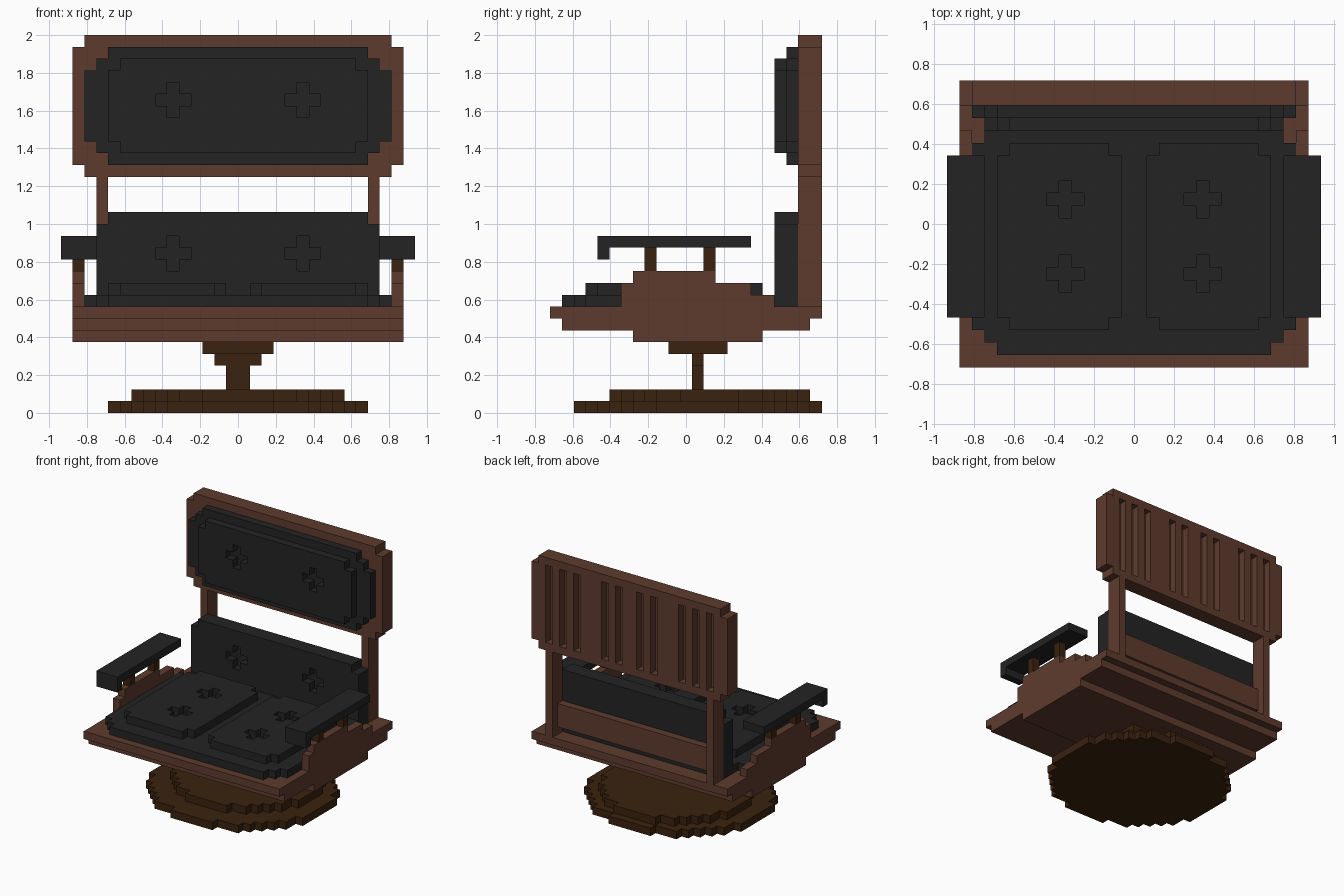
import bpy, bmesh, math
from mathutils import Vector

U = 1 / 16          # size of one building block
MID_Y = 11.5        # block coordinate of the centre in depth

if "Cube" in bpy.data.objects:
    bpy.data.objects.remove(bpy.data.objects["Cube"], do_unlink=True)


def material(name, rgb):
    m = bpy.data.materials.new(name)
    m.use_nodes = True
    m.diffuse_color = (*rgb, 1)
    bsdf = m.node_tree.nodes["Principled BSDF"]
    bsdf.inputs["Base Color"].default_value = (*rgb, 1)
    bsdf.inputs["Roughness"].default_value = 0.9
    return m


WOOD = material("reddish_wood", (0.112, 0.044, 0.027))
DARK = material("dark_wood", (0.042, 0.016, 0.0045))
BLACK = material("black_leather", (0.017, 0.017, 0.017))


def box(x0, x1, y0, y1, z0, z1):
    return {(x, y, z) for x in range(x0, x1) for y in range(y0, y1) for z in range(z0, z1)}


def wide(x, y0, y1, z0, z1):
    """Box centred on x = 0 with half width x."""
    return box(-x, x, y0, y1, z0, z1)


def mirror(cells):
    return cells | {(-1 - x, y, z) for x, y, z in cells}


def plus(x, v, fixed, axis):
    """Tufted button: a plus of blocks on an upright (y) or flat (z) cushion."""
    arms = [(0, 0), (1, 0), (-1, 0), (0, 1), (0, -1)]
    if axis == "y":
        return {(x + a, fixed, v + b) for a, b in arms}
    return {(x + a, v + b, fixed) for a, b in arms}


def disc(rx, ry, cy, z):
    """Blocky elliptical layer."""
    cells = set()
    for y in range(int(cy - ry), int(cy + ry)):
        t = (y + 0.5 - cy) / ry
        cells |= wide(round(rx * math.sqrt(1 - t * t)), y, y + 1, z, z + 1)
    return cells


def build(name, cells, mat):
    """Skin a set of blocks with its outer faces only, merged into flat panels."""
    bm = bmesh.new()
    corners = {}

    def corner(p):
        key = tuple(p)
        if key not in corners:
            corners[key] = bm.verts.new((p[0] * U, (p[1] - MID_Y) * U, p[2] * U))
        return corners[key]

    for c in sorted(cells):
        for axis in range(3):
            a, b = Vector((0, 0, 0)), Vector((0, 0, 0))
            a[(axis + 1) % 3] = b[(axis + 2) % 3] = 1
            for side in (0, 1):
                n = list(c)
                n[axis] += 1 if side else -1
                if tuple(n) in cells:
                    continue
                o = Vector(c)
                o[axis] += side
                ring = [o, o + a, o + a + b, o + b]
                bm.faces.new([corner(p) for p in (ring if side else ring[::-1])])
    bmesh.ops.dissolve_limit(bm, angle_limit=0.01, verts=bm.verts[:], edges=bm.edges[:])
    me = bpy.data.meshes.new(name)
    bm.to_mesh(me)
    bm.free()
    me.materials.append(mat)
    ob = bpy.data.objects.new(name, me)
    bpy.context.collection.objects.link(ob)
    return ob


# Pedestal: two round layers, a thin stem and a stepped bracket
build("base_disc", disc(11, 10.5, 12.5, 0) | disc(9, 8.5, 13.5, 1), DARK)
build("stem", wide(1, 12, 13, 2, 5) | wide(2, 12, 13, 4, 5) | wide(3, 10, 15, 5, 6), DARK)

# Seat frame: three stepped trays
build("seat_frame", wide(14, 7, 18, 6, 7) | wide(14, 1, 22, 7, 8) | wide(14, 0, 23, 8, 9), WOOD)

# Stepped side panels, arm posts and armrests
sides = (("left", 1), ("right", -1))
panel = box(13, 14, 6, 19, 9, 10) | box(13, 14, 6, 17, 10, 11) | box(13, 14, 7, 14, 11, 12)
posts = box(13, 14, 8, 9, 12, 14) | box(13, 14, 13, 14, 12, 14)
rest = box(12, 15, 4, 17, 14, 15) | box(12, 15, 4, 5, 13, 14)
back_post = box(11, 12, 21, 23, 9, 20)
for side, s in sides:
    for part, cells, mat in (("side_panel", panel, WOOD), ("arm_posts", posts, DARK),
                             ("armrest", rest, BLACK), ("back_post", back_post, WOOD)):
        build(f"{side}_{part}", cells if s > 0 else mirror(cells) - cells, mat)

# Seat cushion with two raised, tufted pads
cushion = wide(11, 1, 19, 9, 10) | wide(12, 2, 19, 9, 10) | wide(13, 3, 18, 9, 10)
pad = box(2, 10, 3, 18, 10, 11) | box(1, 11, 4, 17, 10, 11)
pad -= plus(5, 7, 10, "z") | plus(5, 13, 10, "z")
build("seat_cushion", cushion | mirror(pad), BLACK)

# Lower back cushion and the rail behind it
lower = wide(11, 19, 21, 9, 17) | wide(12, 19, 21, 9, 16)
build("lower_back_cushion", lower - mirror(plus(5, 13, 19, "y")), BLACK)
build("back_rail", wide(11, 21, 22, 10, 13), WOOD)

# Upper back board with vertical grooves on the rear
board = wide(13, 21, 23, 20, 32) | wide(14, 21, 23, 21, 31)
for x in (1, 3, 7, 9, 11):
    board -= mirror(box(x, x + 1, 22, 23, 21, 31))
build("back_board", board, WOOD)

# Upper back cushion: two stepped layers with tufts
upper = wide(11, 20, 21, 21, 31) | wide(12, 20, 21, 22, 30) | wide(13, 20, 21, 23, 29)
upper |= wide(10, 19, 20, 22, 30) | wide(11, 19, 20, 23, 29)
build("upper_back_cushion", upper - mirror(plus(5, 26, 19, "y")), BLACK)
